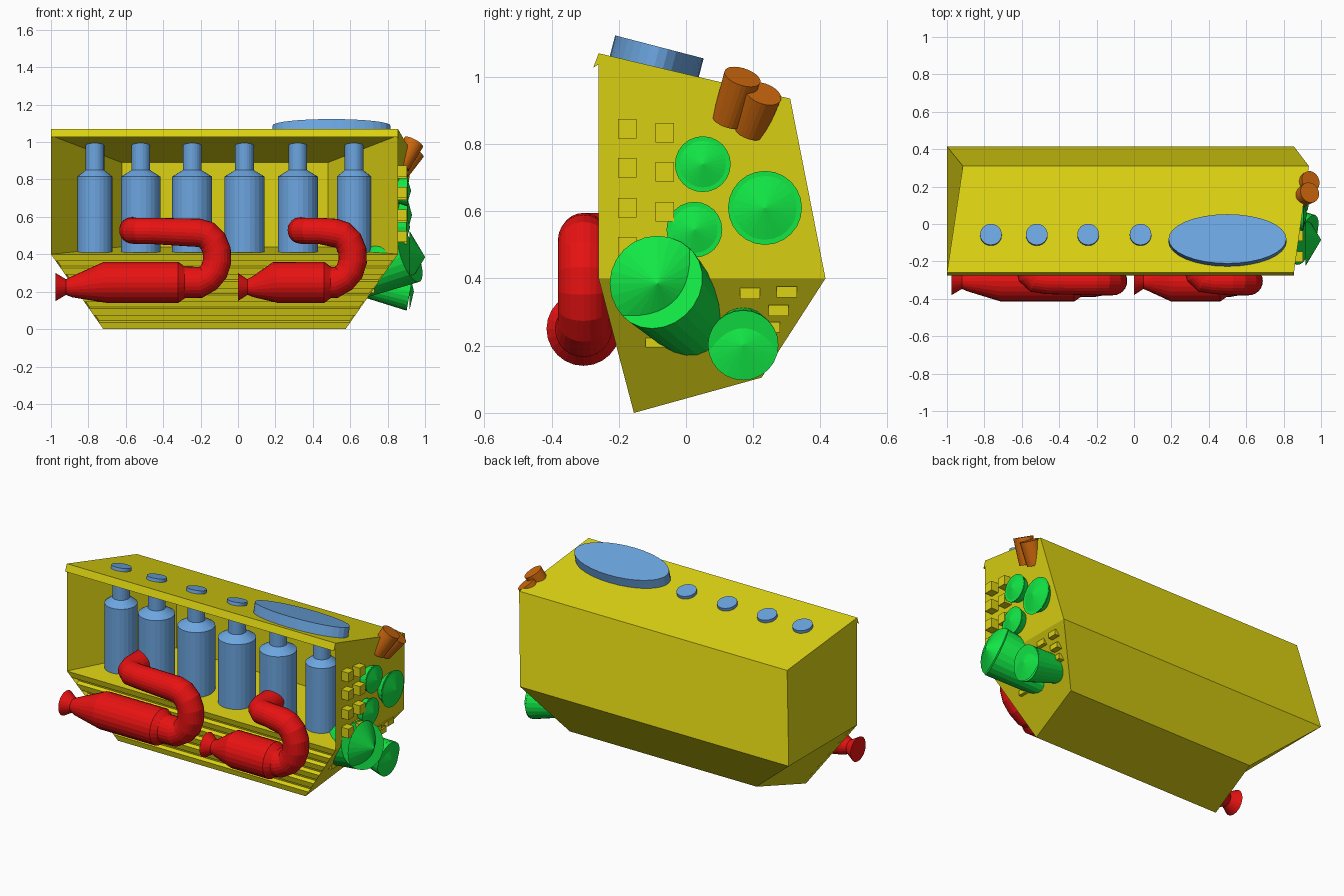
import bpy, bmesh, math
from mathutils import Vector

old = bpy.data.objects.get("Cube")
if old:
    bpy.data.objects.remove(old, do_unlink=True)


def material(name, rgb):
    m = bpy.data.materials.new(name)
    m.use_nodes = True
    m.diffuse_color = (*rgb, 1)
    m.node_tree.nodes["Principled BSDF"].inputs["Base Color"].default_value = (*rgb, 1)
    return m


YELLOW = material("yellow", (0.72, 0.65, 0.006))
RED = material("red", (0.8, 0.006, 0.006))
BLUE = material("blue", (0.15, 0.38, 0.75))
GREEN = material("green", (0.006, 0.8, 0.06))
ORANGE = material("orange", (0.62, 0.14, 0.004))


def add(name, mesh, mat):
    mesh.materials.clear()
    mesh.materials.append(mat)
    ob = bpy.data.objects.new(name, mesh)
    bpy.context.collection.objects.link(ob)
    return ob


def add_bm(name, bm, mat):
    bmesh.ops.recalc_face_normals(bm, faces=bm.faces)
    mesh = bpy.data.meshes.new(name)
    bm.to_mesh(mesh)
    bm.free()
    return add(name, mesh, mat)


def tube(name, points, mat):
    """Round tube through (x, y, z, radius) points, with flat ends."""
    cu = bpy.data.curves.new(name, "CURVE")
    cu.dimensions = "3D"
    cu.bevel_depth = 1
    cu.bevel_resolution = 10
    cu.use_fill_caps = True
    sp = cu.splines.new("POLY")
    sp.points.add(len(points) - 1)
    for p, (x, y, z, r) in zip(sp.points, points):
        p.co = (x, y, z, 1)
        p.radius = r
    tmp = bpy.data.objects.new(name + "_path", cu)
    mesh = bpy.data.meshes.new_from_object(tmp)
    bpy.data.objects.remove(tmp)
    mesh.polygons.foreach_set("use_smooth", [False] * len(mesh.polygons))
    return add(name, mesh, mat)


def box(name, centre, size, mat):
    bm = bmesh.new()
    bmesh.ops.create_cube(bm, size=1)
    bmesh.ops.scale(bm, vec=size, verts=bm.verts)
    bmesh.ops.translate(bm, vec=centre, verts=bm.verts)
    return add_bm(name, bm, mat)


# Engine block: six corner points at each end, open front with a tapered recess
bm = bmesh.new()


def pair(xl, xr, y, z):
    return bm.verts.new((xl, y, z)), bm.verts.new((xr, y, z))


top_f = pair(-1, 0.855, -0.26, 1.07)
rim_f = pair(-1, 0.855, -0.26, 1.035)
top_b = pair(-0.915, 0.935, 0.31, 0.935)
mid_b = pair(-1, 0.855, 0.415, 0.4)
mid_f = pair(-1, 0.855, -0.26, 0.4)
low_b = pair(-0.646, 0.644, 0.225, 0.105)
low_f = pair(-0.72, 0.575, -0.155, 0)
in_top = pair(-0.62, 0.48, 0.28, 0.89)
in_low = pair(-0.62, 0.48, 0.28, 0.44)


def strip(a, b):
    return bm.faces.new((a[0], a[1], b[1], b[0]))


for a, b in ((top_f, top_b), (top_b, mid_b), (mid_b, low_b), (low_b, low_f),
             (rim_f, top_f), (rim_f, in_top), (in_top, in_low), (in_low, mid_f)):
    strip(a, b)
for s in (0, 1):
    bm.faces.new((top_f[s], top_b[s], mid_b[s], mid_f[s], rim_f[s]))
    bm.faces.new((mid_f[s], mid_b[s], low_b[s], low_f[s]))
    bm.faces.new((rim_f[s], in_top[s], in_low[s], mid_f[s]))

# Louvre grooves on the lower front slope
BANDS = 11
rows = [low_f]
for i in range(1, BANDS):
    rows.append([bm.verts.new(low_f[s].co.lerp(mid_f[s].co, i / BANDS)) for s in (0, 1)])
rows.append(mid_f)
bands = [strip(rows[i], rows[i + 1]) for i in range(BANDS)]
bmesh.ops.recalc_face_normals(bm, faces=bm.faces)
bmesh.ops.inset_individual(bm, faces=bands[1::2], thickness=0.004, depth=-0.025)
add_bm("engine_block", bm, YELLOW)

# Overhanging lip along the top front edge
bm = bmesh.new()
ends = [[bm.verts.new((x, y, z)) for y, z in ((-0.26, 1.07), (-0.276, 1.027), (-0.26, 1.037))]
        for x in (-1, 0.855)]
for i in range(3):
    j = (i + 1) % 3
    bm.faces.new((ends[0][i], ends[0][j], ends[1][j], ends[1][i]))
for e in ends:
    bm.faces.new(e)
add_bm("top_lip", bm, YELLOW)

# Bottle-shaped cylinders standing in the recess
SLOPE = Vector((0, 0.23, 0.97))
for i, (x, r) in enumerate(((-0.765, 0.094), (-0.52, 0.105), (-0.245, 0.107),
                            (0.035, 0.108), (0.32, 0.107), (0.62, 0.092))):
    y = -0.06
    tube(f"cylinder_{i + 1}", [(x, y, 0.41, r), (x, y, 0.815, r), (x, y, 0.85, 0.05),
                               (x, y, 1.0, 0.05)], BLUE)
    if i < 4:
        c = Vector((x, y, 1.022))
        a, b = c - SLOPE * 0.02, c + SLOPE * 0.02
        tube(f"top_cap_{i + 1}", [(*a, 0.058), (*b, 0.058)], BLUE)

# Wide oval cover on the top
bm = bmesh.new()
bmesh.ops.create_cone(bm, cap_ends=True, segments=32, radius1=1, radius2=1, depth=1)
cover = add_bm("oval_cover", bm, BLUE)
cover.scale = (0.315, 0.136, 0.07)
cover.rotation_euler.x = -math.atan(0.26)
cover.location = (0.5, -0.088, 1.055)


# Exhausts: flared tail, silencer and a pipe bending back into the block
def exhaust(name, tail, neck, body, body_end, bend, inlet):
    y, z = -0.305, 0.25
    line = [(tail, 0.075), (neck, 0.042), (neck + 0.03, 0.055), (body, 0.11), (body_end, 0.11),
            (body_end + 0.035, 0.085), (bend - 0.1, 0.085)]
    pts = [(x, y, z if i > 2 else 0.225, r) for i, (x, r) in enumerate(line)]
    for deg in range(-60, 91, 25):
        t = math.radians(deg)
        pts.append((bend - 0.1 + 0.1 * math.cos(t), y, 0.385 + 0.13 * math.sin(t), 0.076))
    pts += [(inlet + 0.1, y, 0.525, 0.07), (inlet + 0.04, -0.298, 0.525, 0.07),
            (inlet + 0.01, -0.27, 0.525, 0.07), (inlet, -0.23, 0.527, 0.07),
            (inlet, -0.1, 0.53, 0.07)]
    tube(name, pts, RED)


exhaust("long_exhaust", -0.975, -0.92, -0.71, -0.32, -0.11, -0.565)
exhaust("short_exhaust", 0, 0.05, 0.2, 0.46, 0.615, 0.335)


# Pulleys on the left end: a stem and a shallow conical face
def pulley(name, stem, rim, tip):
    x, y, z, r = rim
    tube(name + "_stem", [stem, rim], GREEN)
    tube(name + "_face", [(x - 0.004, y, z, r), (tip, y, z, 0.001)], GREEN)


pulley("upper_pulley", (0.83, 0.05, 0.74, 0.06), (0.905, 0.05, 0.74, 0.083), 0.925)
pulley("rear_pulley", (0.84, 0.235, 0.61, 0.07), (0.905, 0.235, 0.61, 0.11), 0.93)
pulley("middle_pulley", (0.83, 0.025, 0.545, 0.06), (0.9, 0.025, 0.545, 0.083), 0.92)
pulley("main_pulley", (0.64, 0.02, 0.28, 0.12), (0.92, -0.085, 0.385, 0.142), 1.0)
pulley("lower_pulley", (0.65, 0.17, 0.25, 0.07), (0.92, 0.17, 0.202, 0.105), 0.94)

# Twin filler pipes at the rear top corner
tube("filler_pipe_front", [(0.87, 0.125, 0.87, 0.048), (0.94, 0.168, 1.0, 0.056)], ORANGE)
tube("filler_pipe_rear", [(0.87, 0.19, 0.84, 0.048), (0.945, 0.23, 0.95, 0.056)], ORANGE)

# Small square studs on the left end
for row, z in enumerate((0.845, 0.73, 0.61, 0.495)):
    for col, y in enumerate((-0.175, -0.063)):
        box(f"end_stud_{row}_{col}", (0.877, y, z - 0.012 * col), (0.055, 0.055, 0.058), YELLOW)
for i, (x, y, z) in enumerate(((0.81, 0.19, 0.355), (0.82, 0.3, 0.36),
                               (0.785, 0.275, 0.305), (0.75, 0.25, 0.255), (0.705, -0.09, 0.21))):
    box(f"lower_stud_{i}", (x, y, z), (0.05, 0.06, 0.032), YELLOW)
